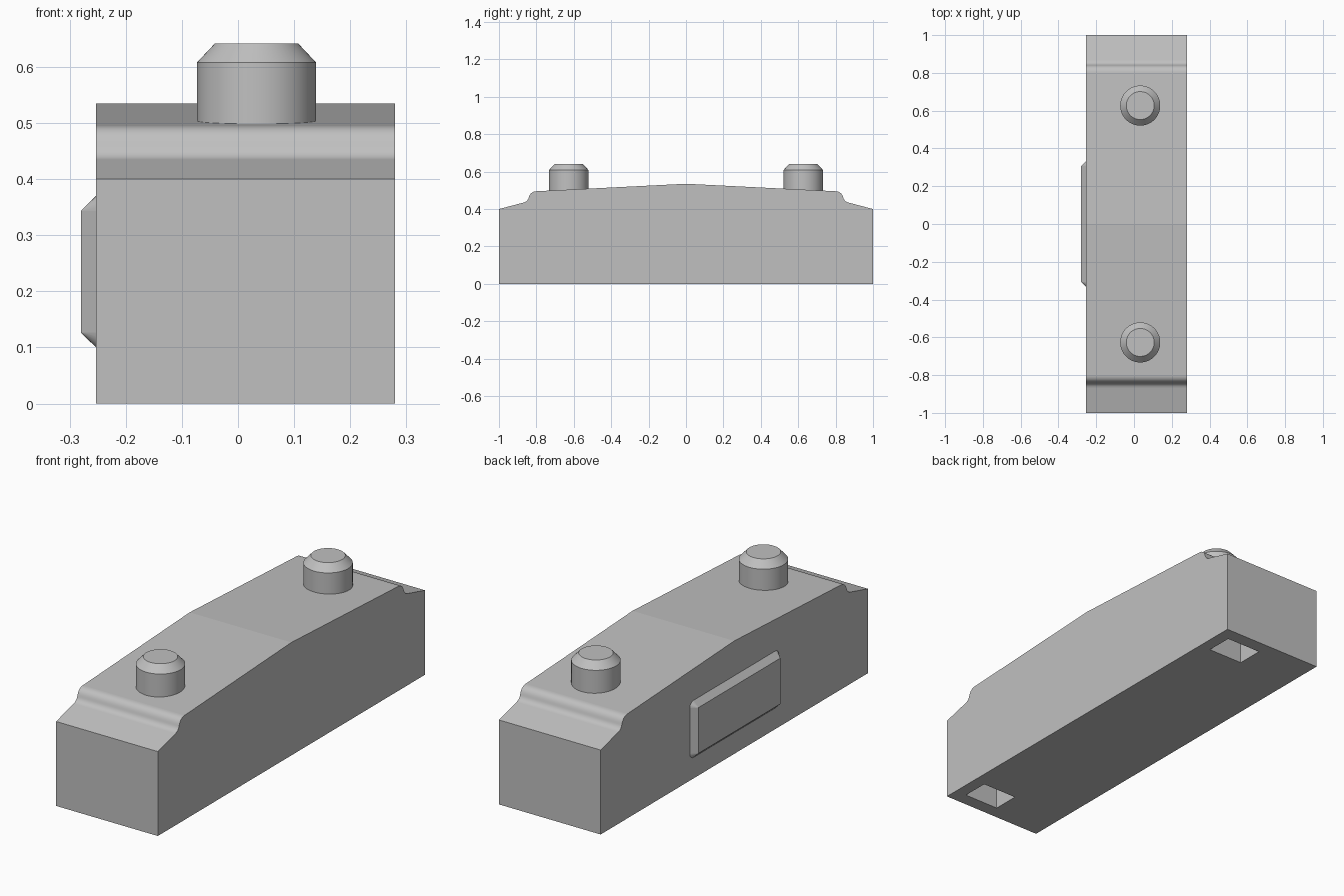
import bpy
import bmesh
from math import cos, sin, pi, radians
from mathutils import Vector

if "Cube" in bpy.data.objects:
    bpy.data.objects.remove(bpy.data.objects["Cube"])

LEFT, RIGHT = 0.28, -0.253      # body sides
PIN_X, PIN_Y = 0.033, 0.627     # pin positions

grey = bpy.data.materials.new("plain_grey")
grey.use_nodes = True
grey.diffuse_color = (0.53, 0.53, 0.53, 1)
grey.node_tree.nodes["Principled BSDF"].inputs["Base Color"].default_value = (0.53, 0.53, 0.53, 1)


def make_object(name, bm):
    bmesh.ops.recalc_face_normals(bm, faces=bm.faces)
    mesh = bpy.data.meshes.new(name)
    bm.to_mesh(mesh)
    bm.free()
    mesh.materials.append(grey)
    obj = bpy.data.objects.new(name, mesh)
    bpy.context.collection.objects.link(obj)
    return obj


def select_only(obj):
    bpy.ops.object.select_all(action="DESELECT")
    obj.select_set(True)
    bpy.context.view_layer.objects.active = obj


def smooth(obj, flat_area):
    """Smooth the rounded strips, keep the large faces flat."""
    select_only(obj)
    bpy.ops.object.shade_smooth_by_angle(angle=radians(30))
    for p in obj.data.polygons:
        if p.area > flat_area:
            p.use_smooth = False


def loft(bm, rings):
    """Join equal rings of points and cap both ends."""
    loops = [[bm.verts.new(p) for p in ring] for ring in rings]
    n = len(loops[0])
    for a, b in zip(loops, loops[1:]):
        for i in range(n):
            j = (i + 1) % n
            bm.faces.new((a[i], a[j], b[j], b[i]))
    bm.faces.new(loops[0])
    bm.faces.new(loops[-1])


def fillet(before, corner, after, size, steps=8):
    """Rounded corner between two straight lines."""
    a, c, b = Vector(before), Vector(corner), Vector(after)
    p = c + (a - c).normalized() * size
    q = c + (b - c).normalized() * size
    ts = [i / steps for i in range(steps + 1)]
    return [p * (1 - t) ** 2 + c * 2 * t * (1 - t) + q * t * t for t in ts]


# Body: stepped, gently peaked side profile pushed across the width
end, foot, lip, peak = (1, 0.4), (0.848, 0.44), (0.83, 0.4935), (0, 0.535)
half = [Vector((1, 0)), Vector(end)]
half += fillet(end, foot, lip, 0.02) + fillet(foot, lip, peak, 0.03)
profile = half + [Vector(peak)] + [Vector((-p.x, p.y)) for p in reversed(half)]
bm = bmesh.new()
loft(bm, [[(x, p.x, p.y) for p in profile] for x in (RIGHT, LEFT)])
body = make_object("body", bm)

# Rectangular sockets cut into the underside near each end
for side in (-1, 1):
    bm = bmesh.new()
    bmesh.ops.create_cube(bm, size=1)
    bmesh.ops.scale(bm, vec=(0.184, 0.13, 0.4), verts=bm.verts)
    bmesh.ops.translate(bm, vec=(0.129, side * 0.87, 0), verts=bm.verts)
    cutter = make_object("socket_cutter", bm)
    cutter.hide_render = True
    mod = body.modifiers.new("socket", "BOOLEAN")
    mod.operation = "DIFFERENCE"
    mod.solver = "EXACT"
    mod.object = cutter
    select_only(body)
    bpy.ops.object.modifier_apply(modifier=mod.name)
    bpy.data.objects.remove(cutter)
smooth(body, 0.022)

# Round chamfered pins on top
for side, name in ((-1, "front_pin"), (1, "back_pin")):
    bm = bmesh.new()
    angles = [2 * pi * i / 64 for i in range(64)]
    loft(bm, [[(PIN_X + r * cos(a), side * PIN_Y + r * sin(a), z) for a in angles]
              for r, z in ((0.106, 0.48), (0.106, 0.608), (0.074, 0.642))])
    smooth(make_object(name, bm), 0.01)

# Raised side panel: rounded base corners sloping to a sharp-cornered face
SLOPE = 0.027
HALF_Y, HALF_Z, MID_Z = 0.306, 0.108, 0.235


def panel_ring(x, radius):
    ring = []
    for k, (sy, sz) in enumerate(((1, 1), (-1, 1), (-1, -1), (1, -1))):
        for i in range(7):
            a = (k + i / 6) * pi / 2
            ring.append((x, sy * HALF_Y + radius * cos(a), MID_Z + sz * HALF_Z + radius * sin(a)))
    return ring


bm = bmesh.new()
loft(bm, [panel_ring(RIGHT + 0.01, SLOPE), panel_ring(RIGHT, SLOPE), panel_ring(-0.28, 0.0005)])
smooth(make_object("side_panel", bm), 0.002)
